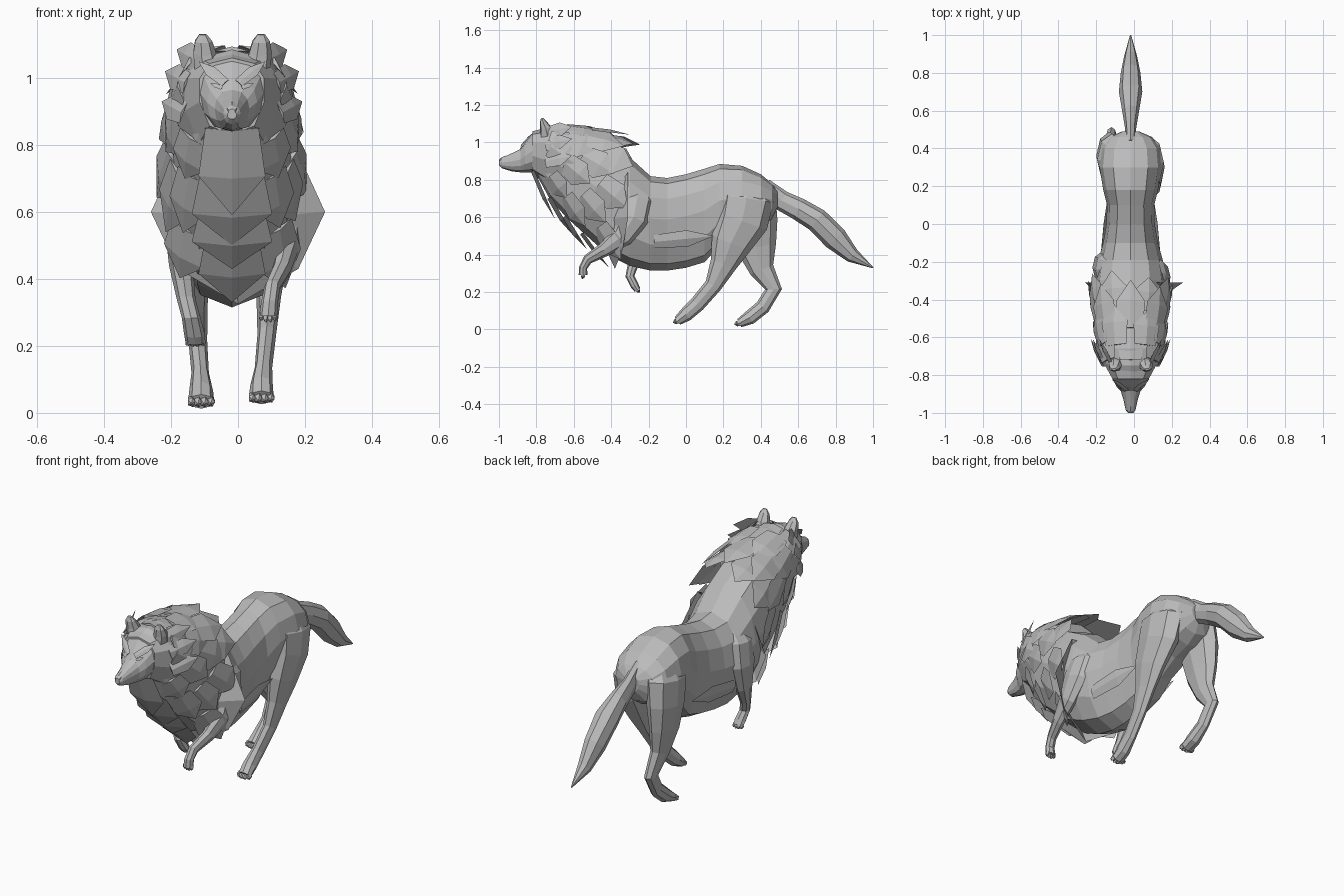
import bpy, bmesh, math, random
from mathutils import Vector

random.seed(4)
MID = -.018  # centre line of the animal

default = bpy.data.objects.get("Cube")
if default:
    bpy.data.objects.remove(default, do_unlink=True)

fur = bpy.data.materials.new("grey_fur")
fur.use_nodes = True
grey = (.5, .5, .5, 1)
fur.diffuse_color = grey
fur.node_tree.nodes["Principled BSDF"].inputs["Base Color"].default_value = grey


def finish(name, bm):
    bmesh.ops.recalc_face_normals(bm, faces=bm.faces)
    mesh = bpy.data.meshes.new(name)
    bm.to_mesh(mesh)
    bm.free()
    mesh.materials.append(fur)
    obj = bpy.data.objects.new(name, mesh)
    bpy.context.collection.objects.link(obj)
    return obj


def skin(bm, rings):
    """Join rings of points into a capped tube."""
    loops = [[bm.verts.new(p) for p in ring] for ring in rings]
    count = len(loops[0])
    for low, high in zip(loops, loops[1:]):
        for i in range(count):
            j = (i + 1) % count
            bm.faces.new((low[i], low[j], high[j], high[i]))
    bm.faces.new(loops[0])
    bm.faces.new(loops[-1])


def section_point(angle, y, top, bottom, width, mid=.6, power=.85):
    """Point on an upright egg-shaped cross-section."""
    c, s = math.cos(angle), math.sin(angle)
    waist = bottom + (top - bottom) * mid
    x = width * math.copysign(abs(c) ** power, c)
    z = s * (top - waist if s > 0 else waist - bottom)
    return Vector((MID + x, y, waist + z))


def loft(name, sections, sides, **shape):
    bm = bmesh.new()
    turn = math.tau / sides
    skin(bm, [[section_point(math.pi / 2 + i * turn, *sec, **shape)
               for i in range(sides)] for sec in sections])
    return finish(name, bm)


def add_limb(bm, path, sides):
    """Tube along a path of (x, y, z, half width, half depth)."""
    points = [Vector(p[:3]) for p in path]
    rings = []
    for i, p in enumerate(path):
        along = points[min(i + 1, len(path) - 1)] - points[max(i - 1, 0)]
        side = Vector((1, 0, 0))
        depth = side.cross(along).normalized()
        ring = []
        for k in range(sides):
            a = math.tau * k / sides
            ring.append(points[i] + side * p[3] * math.cos(a) + depth * p[4] * math.sin(a))
        rings.append(ring)
    skin(bm, rings)


def limb(name, path, sides=8):
    bm = bmesh.new()
    add_limb(bm, path, sides)
    return finish(name, bm)


def leg(name, path, toe_dir):
    """Leg tube with four toes at its end."""
    bm = bmesh.new()
    add_limb(bm, path, 8)
    end, spread = Vector(path[-1][:3]), path[-1][3]
    step = Vector(toe_dir)
    for k in (-.75, -.25, .25, .75):
        start = end + Vector((k * spread, 0, 0)) - step * .4
        reach = step * (1.1 - abs(k) * .4)
        size = spread * .32
        add_limb(bm, [(*start, size, size * 1.4), (*(start + reach), size, size * 1.2),
                      (*(start + reach * 1.5), size * .2, size * .2)], 5)
    return finish(name, bm)


def add_tuft(bm, base, tip, normal, width):
    """Flat ridged lock of fur with a pointed end."""
    along = tip - base
    side = along.cross(normal).normalized() * width
    up = side.cross(along).normalized() * width * .2
    if up.dot(normal) < 0:
        up = -up
    middle = base + along * .55
    l, r, ml, mr, t, cb, cm = [bm.verts.new(p) for p in (
        base - side * .8, base + side * .8, middle - side, middle + side,
        tip, base + up, middle + up)]
    for face in ((l, cb, cm, ml), (cb, r, mr, cm), (ml, cm, t), (cm, mr, t),
                 (l, ml, t, mr, r), (l, r, cb)):
        bm.faces.new(face)


# Torso with neck: y, top, bottom, half width
loft("body", [
    (-.8, 1.06, .83, .09), (-.73, 1.07, .7, .125), (-.64, 1.06, .6, .15),
    (-.53, 1.04, .5, .17), (-.42, .99, .4, .183), (-.3, .92, .34, .185),
    (-.19, .82, .315, .17), (-.1, .81, .315, .145), (0, .83, .33, .128),
    (.1, .86, .36, .125), (.18, .885, .45, .145), (.3, .875, .52, .165),
    (.4, .83, .55, .155), (.46, .78, .59, .115), (.49, .74, .65, .045)], 12, mid=.55)

# Ruff framing the face
loft("face_ruff", [
    (-.82, 1.06, .83, .1), (-.74, 1.08, .77, .145), (-.66, 1.09, .7, .17),
    (-.55, 1.07, .68, .16), (-.44, 1.04, .72, .13)], 10, mid=.62, power=.75)
bm = bmesh.new()
for s in (1, -1):
    for x, z in ((.165, 1.085), (.2, 1.02), (.21, .93)):
        tip = Vector((MID + s * x, -.61, z))
        base = Vector((MID + s * (x - .065), -.75, z - .035))
        add_tuft(bm, base, tip, Vector((s, -.8, .3)), .04)
finish("ruff_points", bm)

# Head and muzzle
loft("head", [
    (-1, .9, .877, .014), (-.985, .918, .862, .026), (-.93, .943, .845, .038),
    (-.885, .965, .84, .052), (-.86, 1.0, .84, .075), (-.82, 1.05, .84, .095),
    (-.75, 1.085, .83, .105), (-.65, 1.085, .82, .1)], 12, mid=.55)
loft("nose", [(-1, .908, .885, .011), (-.99, .918, .888, .017),
              (-.965, .93, .9, .012)], 6, mid=.6)

# Ears, eyes and brows
for label, s in (("left", 1), ("right", -1)):
    x = MID + s * .083
    limb(label + "_ear", [(x - s * .008, -.74, 1.03, .04, .045), (x, -.75, 1.075, .036, .032),
                          (x + s * .003, -.765, 1.11, .027, .018),
                          (x + s * .004, -.77, 1.13, .012, .006)], 7)
    bm = bmesh.new()
    front = Vector((0, -1, .4))
    add_tuft(bm, Vector((MID + s * .02, -.88, .985)), Vector((MID + s * .1, -.82, 1.05)), front, .018)
    finish(label + "_brow", bm)
    bm = bmesh.new()
    add_tuft(bm, Vector((MID + s * .03, -.885, .97)), Vector((MID + s * .065, -.868, .985)), front, .007)
    finish(label + "_eye", bm)

# Mane rows on the sides and back: y, top, bottom, half width, locks, length
rows = [(-.72, 1.08, .76, .15, 8, .17), (-.64, 1.085, .64, .162, 9, .2),
        (-.55, 1.07, .54, .17, 9, .22), (-.46, 1.03, .46, .18, 9, .2)]
bm = bmesh.new()
for row, (y, top, bottom, width, locks, length) in enumerate(rows):
    for i in range(locks):
        angle = math.pi / 2 + math.tau * (i + row % 2 * .5) / locks
        if math.sin(angle) < -.92:
            continue
        base = section_point(angle, y, top, bottom, width, mid=.68, power=.7)
        normal = Vector((math.cos(angle), -.2, math.sin(angle))).normalized()
        n = normal.z
        flow = Vector((normal.x * .2, .7 + .25 * n, -.5 + .4 * n))
        tip = base + flow * length * random.uniform(.9, 1.25)
        add_tuft(bm, base, tip, normal, .07 + row * .004)
finish("mane", bm)

# Layered bib down the front of the chest: y and z of root, y and z of tip, half width
bib = [(-.55, .52, -.41, .33, .1), (-.64, .61, -.53, .43, .12),
       (-.72, .71, -.6, .5, .12), (-.81, .85, -.7, .59, .1)]
bm = bmesh.new()
for root_y, root_z, tip_y, tip_z, width in bib:
    add_tuft(bm, Vector((MID, root_y, root_z)), Vector((MID, tip_y, tip_z)),
             Vector((0, -1, -.5)), width)
finish("chest_bib", bm)

# Wide chest fringe fanning out behind the front of the chest
outline = [(0, .325), (.18, .43), (.26, .6), (.205, .72), (.15, .84)]
bm = bmesh.new()
peak = bm.verts.new((MID, -.5, .58))
rim = [bm.verts.new((x, -.31 - max(0, .5 - z) * .4, z)) for x, z in outline]
rim += [bm.verts.new((-v.co.x, v.co.y, v.co.z)) for v in reversed(rim[1:])]
for a, b in zip(rim, rim[1:] + rim[:1]):
    bm.faces.new((peak, a, b))
finish("chest_fringe", bm)

# Flank fur along the belly
bm = bmesh.new()
for s in (1, -1):
    side = Vector((s, 0, -.2))
    add_tuft(bm, Vector((MID + s * .15, -.17, .47)), Vector((MID + s * .12, .15, .5)), side, .045)
finish("flank_fur", bm)

# Front legs, both lifted
leg("left_front_leg", [
    (.05, -.25, .78, .04, .05), (.12, -.26, .7, .05, .085), (.145, -.28, .6, .048, .085),
    (.15, -.34, .5, .036, .06), (.13, -.44, .425, .028, .038), (.102, -.525, .375, .024, .027),
    (.094, -.55, .33, .025, .022), (.09, -.55, .29, .027, .024)], (0, -.004, -.018))
leg("right_front_leg", [
    (-.09, -.24, .78, .04, .05), (-.155, -.24, .69, .05, .085), (-.175, -.23, .57, .045, .08),
    (-.17, -.25, .44, .036, .052), (-.155, -.285, .34, .028, .028), (-.14, -.3, .285, .028, .024),
    (-.13, -.275, .235, .031, .022), (-.128, -.26, .212, .029, .018)], (0, .012, -.012))

# Hind legs, one reaching forward and one pushing back
leg("left_hind_leg", [
    (.04, .33, .78, .06, .09), (.078, .325, .7, .08, .145), (.09, .3, .58, .072, .14),
    (.096, .24, .46, .054, .11), (.092, .2, .35, .037, .072), (.086, .145, .235, .028, .046),
    (.076, .06, .135, .026, .042), (.07, 0, .08, .034, .038), (.07, -.045, .046, .037, .025)],
    (0, -.022, -.008))
leg("right_hind_leg", [
    (-.08, .33, .78, .06, .09), (-.115, .34, .7, .08, .14), (-.13, .36, .57, .07, .13),
    (-.133, .375, .44, .052, .108), (-.127, .405, .32, .036, .066), (-.12, .468, .215, .028, .045),
    (-.113, .41, .12, .026, .04), (-.11, .34, .063, .036, .038), (-.11, .285, .034, .039, .024)],
    (0, -.024, -.006))

# Tail
limb("tail", [(MID, .42, .77, .025, .04), (MID, .51, .69, .03, .055), (MID, .6, .645, .045, .06),
              (MID, .7, .585, .062, .065), (MID, .8, .485, .052, .066),
              (MID, .89, .395, .034, .04), (MID, 1, .33, .003, .003)], 8)
